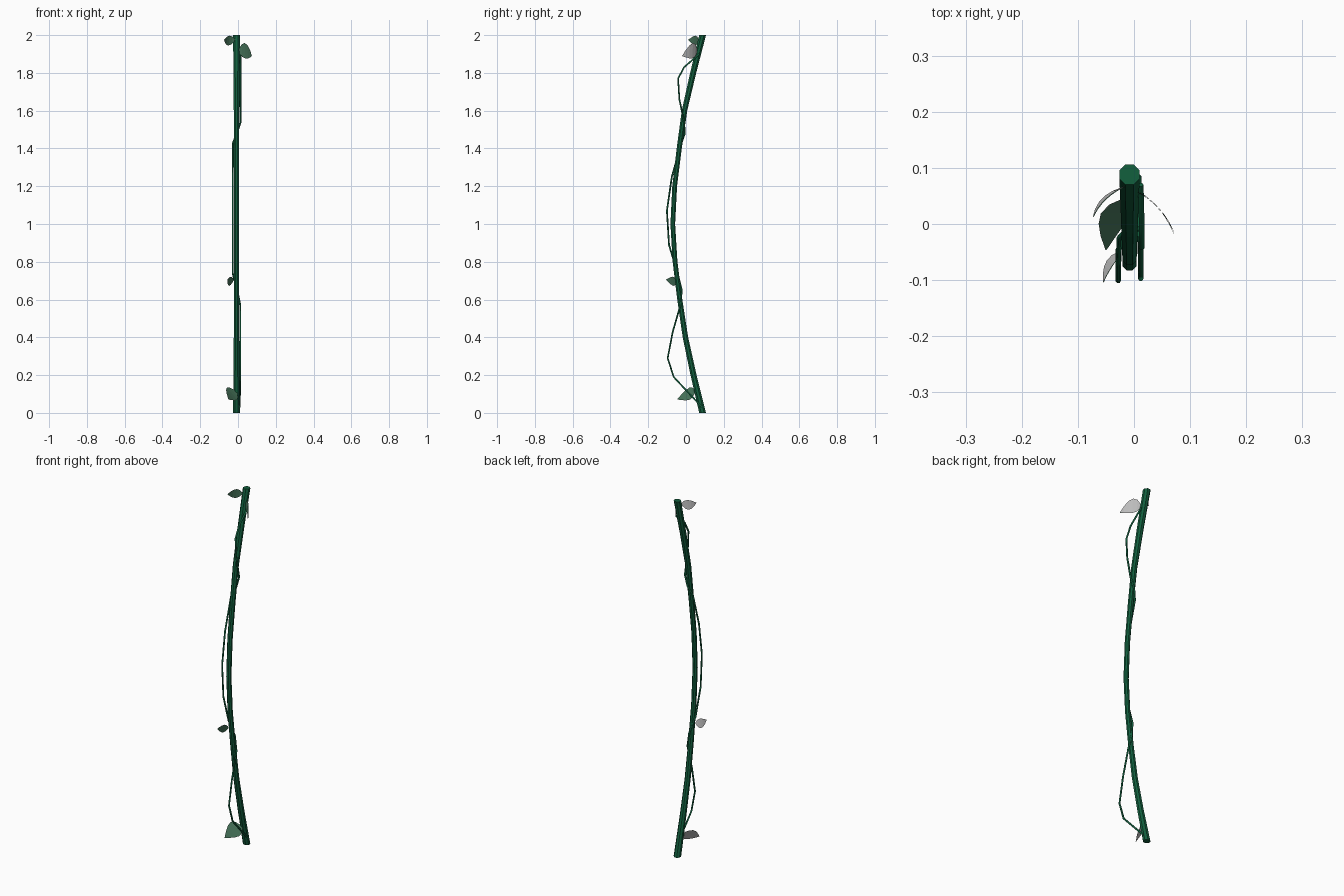
import bpy, bmesh, math
from mathutils import Vector

if "Cube" in bpy.data.objects:
    bpy.data.objects.remove(bpy.data.objects["Cube"])


def material(name, color):
    m = bpy.data.materials.new(name)
    m.diffuse_color = (*color, 1)
    m.use_nodes = True
    m.node_tree.nodes["Principled BSDF"].inputs["Base Color"].default_value = m.diffuse_color
    return m


stem_green = material("stem green", (0.006, 0.115, 0.048))
leaf_green = material("leaf green", (0.06, 0.17, 0.1))
leaf_grey = material("leaf underside grey", (0.5, 0.5, 0.5))


def finish(bm, name, *mats):
    me = bpy.data.meshes.new(name)
    bm.to_mesh(me)
    bm.free()
    for mat in mats:
        me.materials.append(mat)
    ob = bpy.data.objects.new(name, me)
    bpy.context.collection.objects.link(ob)
    return ob


# Main stem: horizontal rings along a bowed path, thinner in the middle
def main_stem(ys, sides=8):
    bm = bmesh.new()
    rings = []
    for i, y in enumerate(ys):
        z = 2 * i / (len(ys) - 1)
        r = 0.0135 + 0.006 * (z - 1) ** 2
        rings.append([bm.verts.new((-0.008 + r * math.cos(a), y + r * math.sin(a), z))
                      for a in (math.tau * (k + 0.5) / sides for k in range(sides))])
    for lo, hi in zip(rings, rings[1:]):
        for k in range(sides):
            n = (k + 1) % sides
            bm.faces.new((lo[k], lo[n], hi[n], hi[k]))
    bm.faces.new(rings[0][::-1])
    bm.faces.new(rings[-1])
    finish(bm, "main_stem", stem_green)


main_stem([0.088, 0.04, -0.003, -0.033, -0.058, -0.07, -0.06, -0.036, -0.008, 0.038, 0.088])

# Thin tendril that winds from one side of the stem to the other, passing behind
path = [(0.008, 0.085, 0.03), (0.012, -0.065, 0.19), (0.012, -0.097, 0.29), (0.012, -0.07, 0.43),
        (0.012, -0.03, 0.57), (-0.004, -0.022, 0.65), (-0.028, -0.045, 0.74), (-0.028, -0.09, 0.89),
        (-0.028, -0.101, 1.07), (-0.028, -0.075, 1.25), (-0.026, -0.024, 1.43), (-0.006, -0.006, 1.48),
        (0.014, -0.01, 1.54), (0.014, -0.035, 1.66), (0.014, -0.042, 1.77), (0.014, -0.01, 1.83),
        (0.012, 0.07, 1.9)]
curve = bpy.data.curves.new("tendril", "CURVE")
curve.dimensions = "3D"
curve.bevel_depth = 0.005
curve.bevel_resolution = 1
curve.use_fill_caps = True
spline = curve.splines.new("POLY")
spline.points.add(len(path) - 1)
for pt, co in zip(spline.points, path):
    pt.co = (*co, 1)
curve.materials.append(stem_green)
bpy.context.collection.objects.link(bpy.data.objects.new("tendril", curve))


# Leaf: curved sheet along base-mid-tip, widened by the side vector;
# green towards the facing direction, with a grey underside layer
def leaf(name, base, mid, tip, side, facing):
    base, mid, tip, side, facing = map(Vector, (base, mid, tip, side, facing))
    ctrl = 2 * mid - (base + tip) / 2
    widths = [0.2, 0.8, 1.0, 0.85, 0.5, 0.03]
    bm = bmesh.new()
    for layer, direction in enumerate((facing.normalized(), -facing.normalized())):
        rows = []
        for i, w in enumerate(widths):
            t = i / (len(widths) - 1)
            p = (1 - t) ** 2 * base + 2 * t * (1 - t) * ctrl + t * t * tip + direction * 0.0006
            rows.append([bm.verts.new(p + side * w * s) for s in (-1, 0, 1)])
        for a, b in zip(rows, rows[1:]):
            for k in range(2):
                f = bm.faces.new((a[k], a[k + 1], b[k + 1], b[k]))
                f.material_index = layer
                f.normal_update()
                if f.normal.dot(direction) < 0:
                    f.normal_flip()
    finish(bm, name, leaf_green, leaf_grey)


leaf("bottom_leaf", (-0.01, 0.047, 0.112), (-0.036, 0.01, 0.098), (-0.05, -0.046, 0.072),
     (-0.027, 0, 0.032), (0.5, -0.5, 0.7))
leaf("middle_leaf", (-0.025, -0.05, 0.7), (-0.045, -0.073, 0.697), (-0.055, -0.105, 0.706),
     (-0.006, 0.003, -0.024), (0.7, -0.5, -0.5))
leaf("upper_right_leaf", (0.003, 0.06, 1.915), (0.045, 0.027, 1.915), (0.073, -0.02, 1.89),
     (-0.002, 0.002, 0.041), (-1, -1, 0))
leaf("upper_left_leaf", (-0.018, 0.066, 1.973), (-0.053, 0.045, 1.971), (-0.073, 0.012, 1.975),
     (0.004, 0, 0.026), (1, -1, 0))
